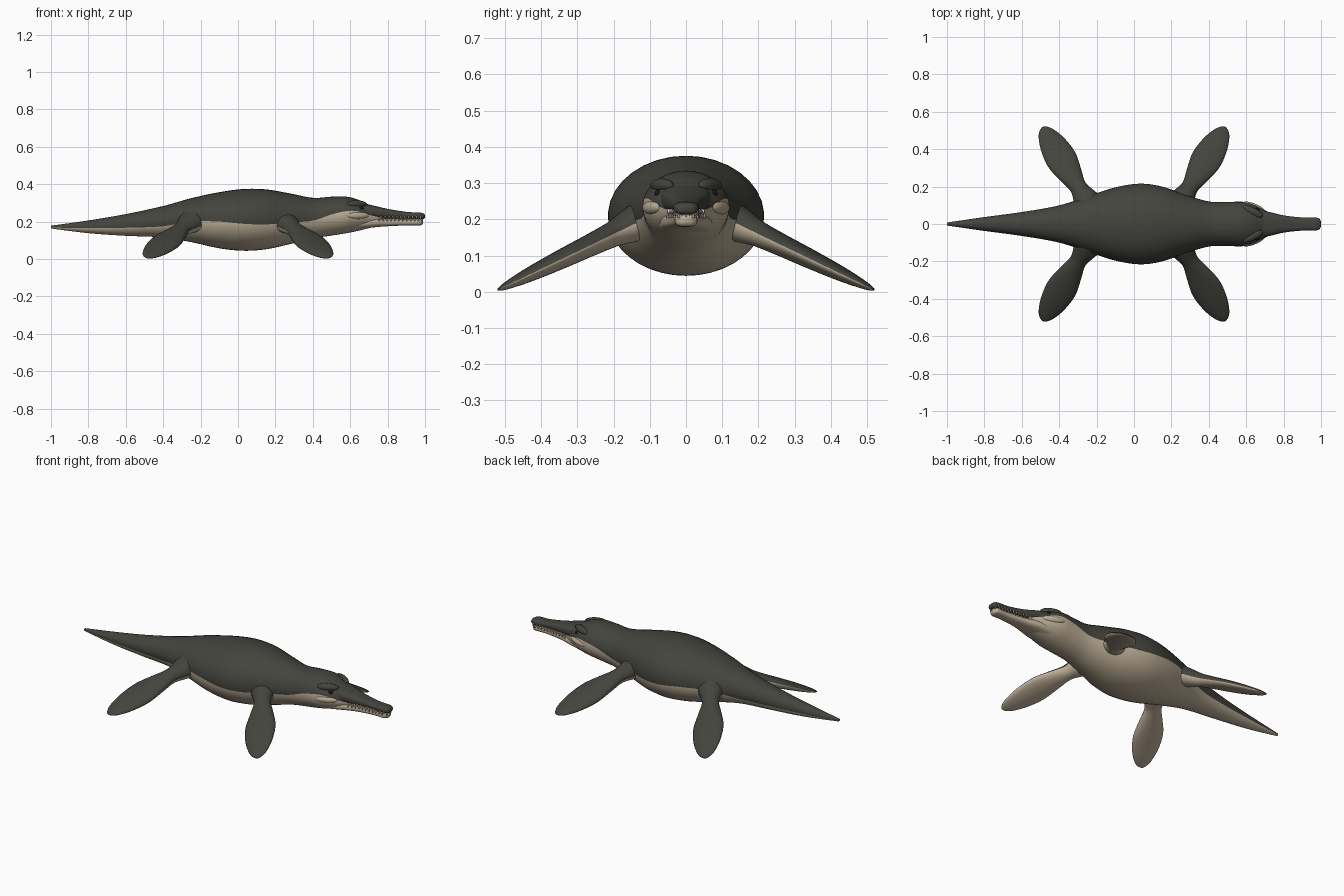
import bpy, bmesh, math
from mathutils import Vector

if "Cube" in bpy.data.objects:
    bpy.data.objects.remove(bpy.data.objects["Cube"])


def material(name, rgb):
    m = bpy.data.materials.new(name)
    m.diffuse_color = (*rgb, 1)
    m.use_nodes = True
    b = m.node_tree.nodes["Principled BSDF"]
    b.inputs["Base Color"].default_value = (*rgb, 1)
    b.inputs["Roughness"].default_value = 0.7
    return m


DARK = material("dark slate skin", (0.056, 0.057, 0.047))
PALE = material("pale belly", (0.5, 0.415, 0.3))
IVORY = material("ivory teeth", (0.68, 0.62, 0.5))
BLACK = material("black eye", (0.01, 0.01, 0.01))


def finish(bm, name, mats):
    bmesh.ops.recalc_face_normals(bm, faces=bm.faces)
    for f in bm.faces:
        f.smooth = True
    me = bpy.data.meshes.new(name)
    bm.to_mesh(me)
    bm.free()
    for m in mats:
        me.materials.append(m)
    ob = bpy.data.objects.new(name, me)
    bpy.context.collection.objects.link(ob)
    return ob


def spline(rows, per=6):
    """Smooth rows of numbers with a Catmull-Rom curve."""
    out = []
    for i in range(len(rows) - 1):
        quad = [rows[max(0, min(len(rows) - 1, i + k))] for k in (-1, 0, 1, 2)]
        for s in range(per):
            t = s / per
            out.append([b + t / 2 * (c - a + t * (2*a - 5*b + 4*c - d + t * (3*b - a - 3*c + d)))
                        for a, b, c, d in zip(*quad)])
    return out + [list(rows[-1])]


def power(v, p):
    return math.copysign(abs(v) ** p, v)


def loft(name, sections, mats, p=1.0, half=18):
    """Skin rings of (centre, side, up, split angle): colour changes at the split."""
    bm = bmesh.new()
    rings = []
    for c, u, v, a in sections:
        top = [a + (math.pi - 2 * a) * k / half for k in range(half)]
        low = [math.pi - a + (math.pi + 2 * a) * k / half for k in range(half)]
        rings.append([bm.verts.new(c + u * power(math.cos(t), p) + v * power(math.sin(t), p))
                      for t in top + low])
    n = 2 * half
    for r, s in zip(rings, rings[1:]):
        for k in range(n):
            f = bm.faces.new((r[k], r[(k + 1) % n], s[(k + 1) % n], s[k]))
            f.material_index = k // half
    for ring in (rings[0], rings[-1]):
        bm.faces.new(ring)
    return finish(bm, name, mats)


def along_x(rows):
    """Rows of x, half width, bottom, top, and optionally the colour line height."""
    out = []
    for x, w, lo, hi, *line in spline(rows):
        mid, h = (lo + hi) / 2, (hi - lo) / 2
        s = max(-0.9, min(0.9, (line[0] - mid) / h)) if line else 0
        out.append((Vector((x, 0, mid)), Vector((0, w, 0)), Vector((0, 0, h)), math.asin(s)))
    return out


# Tail, trunk, neck and skull in one skin
body = [
    (-1.0, .008, .163, .178, .168), (-.8, .037, .138, .206, .165),
    (-.6, .064, .124, .24, .167), (-.4, .1, .115, .283, .175),
    (-.25, .148, .09, .325, .2), (-.1, .196, .057, .357, .2),
    (.03, .216, .044, .374, .188), (.15, .2, .052, .372, .185),
    (.28, .155, .08, .35, .195), (.4, .121, .11, .327, .205),
    (.5, .118, .125, .333, .238), (.58, .119, .138, .333, .256),
    (.64, .104, .15, .318, .255), (.7, .074, .165, .29, .235),
    (.77, .04, .185, .262, .222)]
loft("body", along_x(body), [DARK, PALE])

# Long jaws
upper = [(.62, .065, .218, .305), (.7, .068, .216, .291), (.8, .046, .216, .268),
         (.9, .035, .215, .252), (.97, .035, .213, .248), (.993, .026, .215, .243),
         (1.0, .01, .222, .234)]
lower = [(.6, .08, .15, .222), (.7, .068, .166, .221), (.8, .043, .175, .219),
         (.9, .031, .179, .217), (.965, .031, .179, .216), (.983, .022, .182, .213),
         (.99, .008, .19, .205)]
loft("upper_jaw", along_x(upper), [DARK, DARK], .75)
loft("lower_jaw", along_x(lower), [PALE, PALE], .75)

# Interlocking teeth along both jaw edges
bm = bmesh.new()
edge = spline(upper)


def tooth(x, y, up):
    d = -1 if up else 1
    geo = bmesh.ops.create_cone(bm, segments=7, radius1=.0045, radius2=.0008, depth=.02, cap_ends=True)
    for v in geo["verts"]:
        v.co.z *= d
        v.co += Vector((x, y, .219 if up else .214))


for i in range(22):
    x = .755 + i * .0105
    a, b = next((a, b) for a, b in zip(edge, edge[1:]) if a[0] <= x <= b[0])
    w = a[1] + (b[1] - a[1]) * (x - a[0]) / (b[0] - a[0])
    for side in (-1, 1):
        tooth(x, side * w * .9, i % 2)
for i in range(5):
    tooth(.985, (i - 2) * .01, i % 2)
finish(bm, "teeth", [IVORY])


def blob(name, centre, radii, turn, mat):
    bm = bmesh.new()
    bmesh.ops.create_uvsphere(bm, u_segments=24, v_segments=14, radius=1)
    ca, sa = math.cos(turn), math.sin(turn)
    for v in bm.verts:
        x, y, z = (c * r for c, r in zip(v.co, radii))
        v.co = Vector((x * ca - y * sa, x * sa + y * ca, z)) + Vector(centre)
    finish(bm, name, [mat])


# Brow ridges, eyes and cheek folds
for tag, s in (("left", 1), ("right", -1)):
    blob(tag + "_brow", (.635, s * .066, .293), (.06, .022, .02), -.45 * s, DARK)
    blob(tag + "_eye", (.66, s * .078, .272), (.013, .008, .01), -.45 * s, BLACK)
    blob(tag + "_cheek", (.64, s * .09, .232), (.065, .02, .02), -.38 * s, PALE)

# Four leaf-shaped flippers: y, half chord, half thickness
leaf = [(.1, .085, .06), (.155, .06, .047), (.2, .047, .036), (.26, .064, .031),
        (.34, .084, .027), (.42, .074, .021), (.48, .049, .013), (.506, .027, .007),
        (.517, .006, .002)]


def flipper(name, sx, sy):
    flip = Vector((sx, sy, 1))
    axis = Vector((.6, 1, -.48)).normalized()
    chord = Vector((.86, -.5, .24)).normalized()
    up = axis.cross(chord).normalized()
    up *= math.copysign(1, up.z)
    rings = []
    for y, c, t in spline(leaf):
        d = y - .17
        centre = Vector((.282 + d * .6, y, .174 - d * .483))
        rings.append((centre * flip, chord * c * flip, up * t * flip, 0))
    loft(name, rings, [DARK, PALE], 1.0, 14)


for end, sx in (("front", 1), ("rear", -1)):
    for tag, sy in (("left", 1), ("right", -1)):
        flipper(f"{end}_{tag}_flipper", sx, sy)
